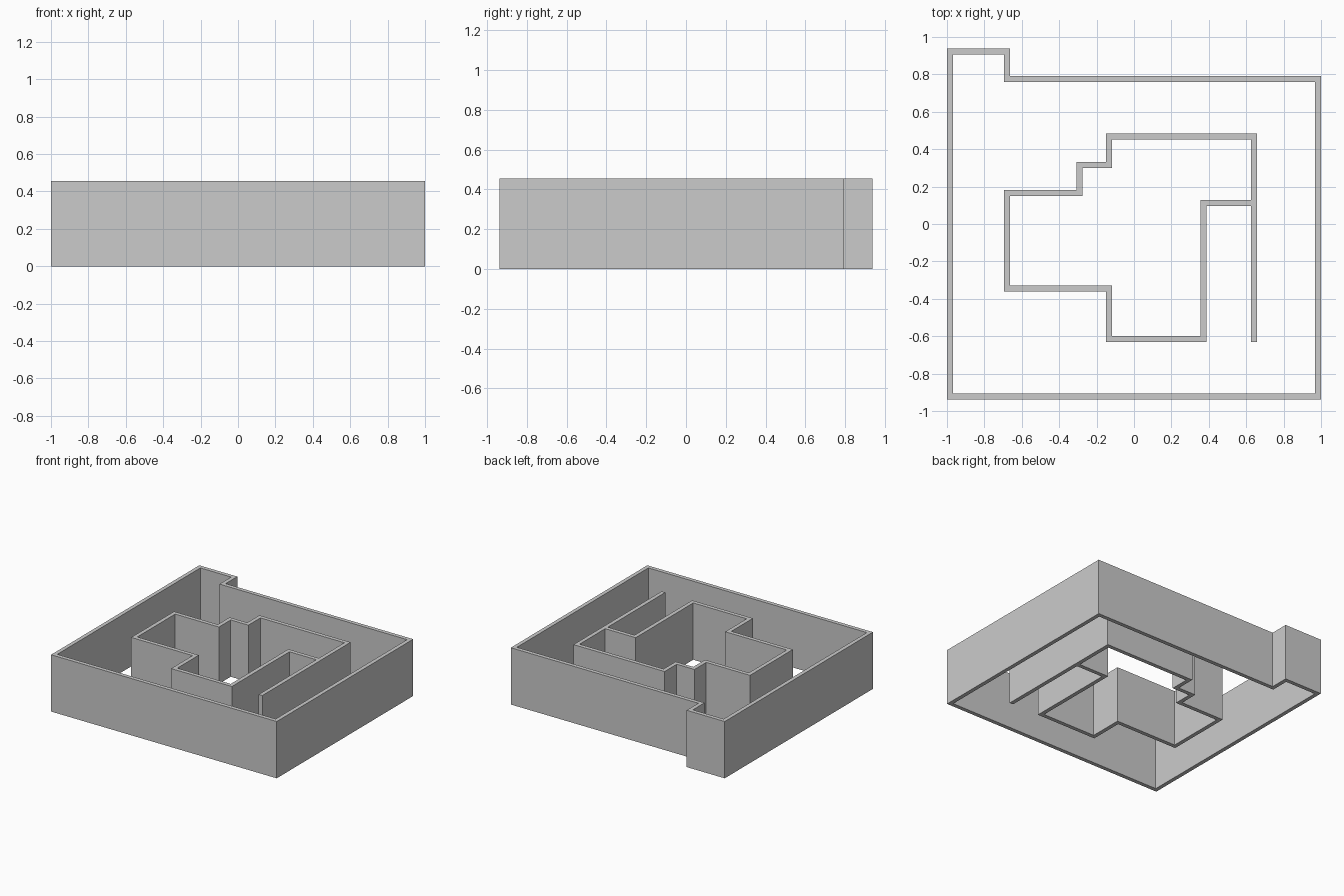
import bpy, bmesh
from mathutils import Vector

if "Cube" in bpy.data.objects:
    bpy.data.objects.remove(bpy.data.objects["Cube"])

HEIGHT = 0.455
THICK = 0.032


def wall(name, path, closed):
    """Extrude a mitred wall of constant thickness along a centre line."""
    pts = [Vector(p) for p in path]
    n = len(pts)
    segs = n if closed else n - 1
    dirs = [(pts[(i + 1) % n] - pts[i]).normalized() for i in range(segs)]
    bm = bmesh.new()
    rings = []
    for i, p in enumerate(pts):
        a = dirs[i - 1] if closed or i > 0 else dirs[0]
        b = dirs[i] if i < segs else dirs[-1]
        na, nb = Vector((-a.y, a.x)), Vector((-b.y, b.x))
        off = (na + nb) / (1 + na.dot(nb)) * THICK / 2
        rings.append([bm.verts.new((q.x, q.y, z)) for q, z in
                      ((p + off, 0), (p - off, 0), (p - off, HEIGHT), (p + off, HEIGHT))])
    for i in range(segs):
        r, s = rings[i], rings[(i + 1) % n]
        for k in range(4):
            bm.faces.new((r[k], r[(k + 1) % 4], s[(k + 1) % 4], s[k]))
    if not closed:
        bm.faces.new(rings[0])
        bm.faces.new(rings[-1])
    bmesh.ops.recalc_face_normals(bm, faces=bm.faces)
    mesh = bpy.data.meshes.new(name)
    bm.to_mesh(mesh)
    bm.free()
    obj = bpy.data.objects.new(name, mesh)
    bpy.context.collection.objects.link(obj)
    return obj


# Perimeter wall with the raised back-left corner
wall("outer_wall", [(-.984, -.922), (.984, -.922), (.984, .774),
                    (-.679, .774), (-.679, .922), (-.984, .922)], True)

# Inner stepped wall: starts at the free end, butts back into its own right side
wall("inner_wall", [(.642, -.632), (.642, .469), (-.134, .469), (-.134, .316),
                    (-.291, .316), (-.291, .167), (-.679, .167), (-.679, -.344),
                    (-.134, -.344), (-.134, -.616), (.372, -.616), (.372, .113),
                    (.626, .113)], False)
